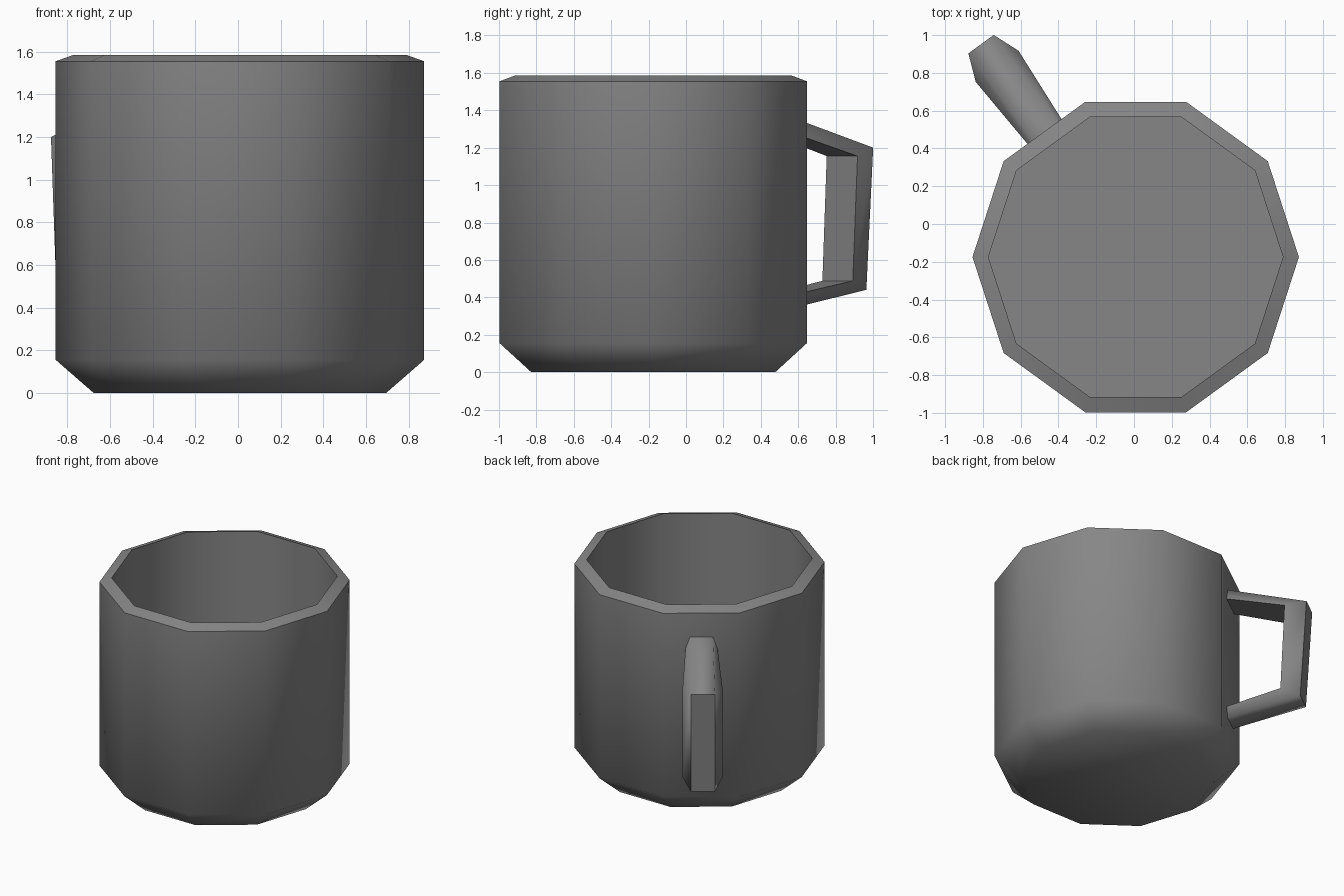
import bpy, bmesh, math
from mathutils import Vector

if "Cube" in bpy.data.objects:
    bpy.data.objects.remove(bpy.data.objects["Cube"])

CX, CY = 0.009, -0.175          # axis of the cup
SIDES = 10

grey = bpy.data.materials.new("mid_grey")
grey.diffuse_color = (0.24, 0.24, 0.24, 1)
grey.use_nodes = True
grey.node_tree.nodes["Principled BSDF"].inputs["Base Color"].default_value = grey.diffuse_color


def finish(name, bm, smooth_angle, keep_smooth=()):
    """Recalculate normals, mark sharp edges by angle and make the object."""
    bmesh.ops.recalc_face_normals(bm, faces=bm.faces)
    for f in bm.faces:
        f.smooth = True
    for e in bm.edges:
        sharp = len(e.link_faces) == 2 and e.calc_face_angle() > smooth_angle
        e.smooth = e in keep_smooth or not sharp
    me = bpy.data.meshes.new(name)
    bm.to_mesh(me)
    bm.free()
    me.materials.append(grey)
    ob = bpy.data.objects.new(name, me)
    bpy.context.collection.objects.link(ob)
    return ob


def loft(bm, rings):
    """Skin closed rings of vertices and cap both ends."""
    for a, b in zip(rings, rings[1:]):
        n = len(a)
        for i in range(n):
            bm.faces.new((a[i], a[(i + 1) % n], b[(i + 1) % n], b[i]))
    bm.faces.new(rings[0])
    bm.faces.new(rings[-1])


# Cup body: ten-sided hollow lathe (radius, height), base to inner floor
profile = [(0.686, 0), (0.864, 0.155), (0.864, 1.555), (0.78, 1.585), (0.78, 0.155)]
bm = bmesh.new()
rings = []
for r, z in profile:
    rings.append([bm.verts.new((CX + r * math.cos(math.tau * i / SIDES),
                                CY + r * math.sin(math.tau * i / SIDES), z))
                  for i in range(SIDES)])
loft(bm, rings)
finish("cup_body", bm, math.radians(52))

# Handle: trapezoid section, wide on the inside and narrow on the outside
ang = math.radians(126)
out = Vector((math.cos(ang), math.sin(ang), 0))
side = Vector((math.sin(ang), -math.cos(ang), 0))


def pt(bm, r, w, z):
    return bm.verts.new(Vector((CX, CY, z)) + out * r + side * w)


# each row: outer (radius, z, half width), inner (radius, z, half width)
sections = [((0.80, 1.38, 0.078), (0.80, 1.29, 0.11)),
            ((1.393, 1.20, 0.083), (1.248, 1.155, 0.14)),
            ((1.348, 0.44, 0.083), (1.218, 0.488, 0.138)),
            ((0.80, 0.33, 0.078), (0.80, 0.405, 0.11))]
bm = bmesh.new()
rings = []
for (ro, zo, wo), (ri, zi, wi) in sections:
    rings.append([pt(bm, ro, -wo, zo), pt(bm, ro, wo, zo),
                  pt(bm, ri, wi, zi), pt(bm, ri, -wi, zi)])
loft(bm, rings)
# the long outer edges of the two arms stay softly shaded
soft = {bm.edges.get((rings[a][k], rings[a + 1][k])) for a in (0, 2) for k in (0, 1)}
finish("handle", bm, math.radians(50), soft)
